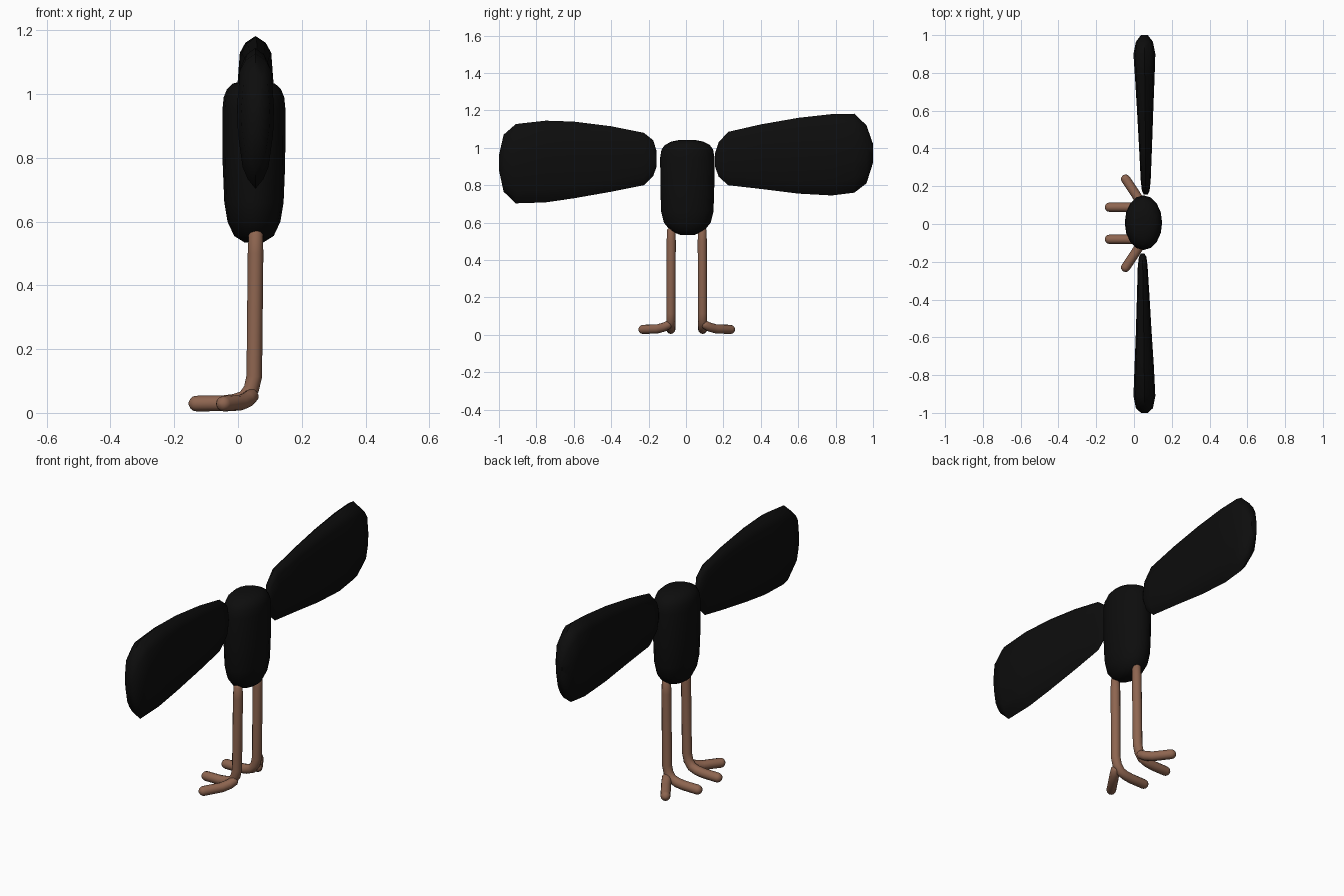
import bpy, bmesh, math
from mathutils import Vector

if "Cube" in bpy.data.objects:
    bpy.data.objects.remove(bpy.data.objects["Cube"])


def material(name, rgb):
    m = bpy.data.materials.new(name)
    m.diffuse_color = (*rgb, 1)
    m.use_nodes = True
    m.node_tree.nodes["Principled BSDF"].inputs["Base Color"].default_value = m.diffuse_color
    return m


BLACK = material("black feathers", (0.004, 0.004, 0.004))
BROWN = material("brown legs", (0.27, 0.13, 0.08))


def loft(name, rings, mat, angle=50):
    """Skin a list of equal-length point rings and close both ends."""
    bm = bmesh.new()
    loops = [[bm.verts.new(p) for p in ring] for ring in rings]
    n = len(loops[0])
    for a, b in zip(loops, loops[1:]):
        for i in range(n):
            j = (i + 1) % n
            bm.faces.new((a[i], a[j], b[j], b[i]))
    bm.faces.new(loops[0][::-1])
    bm.faces.new(loops[-1])
    bmesh.ops.recalc_face_normals(bm, faces=bm.faces)
    mesh = bpy.data.meshes.new(name)
    bm.to_mesh(mesh)
    bm.free()
    mesh.materials.append(mat)
    ob = bpy.data.objects.new(name, mesh)
    bpy.context.collection.objects.link(ob)
    bpy.ops.object.select_all(action='DESELECT')
    ob.select_set(True)
    bpy.context.view_layer.objects.active = ob
    bpy.ops.object.shade_smooth_by_angle(angle=math.radians(angle))
    return ob


def circle(n):
    return [(math.cos(2 * math.pi * i / n), math.sin(2 * math.pi * i / n)) for i in range(n)]


# Body: rounded upright capsule, (height, x half-width, y half-width)
body = [(0.535, .030, .04), (0.555, .062, .09), (0.60, .083, .125), (0.66, .093, .14),
        (0.78, .098, .144), (0.95, .099, .145), (0.99, .095, .138), (1.015, .085, .12),
        (1.033, .066, .085), (1.042, .03, .04)]
loft("body", [[(.05 + rx * c, .007 + ry * s, z) for c, s in circle(16)] for z, rx, ry in body], BLACK)

# Wings: lens-shaped sections, (distance, bottom, top, centre x, half-thickness)
SECTION = [(0, 1), (.55, .9), (.85, .75), (1, .2), (.95, -.2), (.7, -.68), (.42, -.86),
           (0, -1), (-.42, -.86), (-.7, -.68), (-.95, -.2), (-1, .2), (-.85, .75), (-.55, .9)]


def wing(name, side, stations):
    rings = []
    for y, lo, hi, cx, t in stations:
        mid, half = (lo + hi) / 2, (hi - lo) / 2
        rings.append([(cx + t * u, side * y, mid + half * v) for u, v in SECTION])
    loft(name, rings, BLACK)


wing("wing_back", 1, [
    (.155, .90, .97, .062, .010), (.175, .845, 1.03, .062, .020), (.225, .80, 1.085, .062, .026),
    (.40, .78, 1.125, .061, .034), (.60, .755, 1.16, .059, .043), (.78, .745, 1.18, .057, .052),
    (.90, .76, 1.182, .055, .058), (.965, .81, 1.12, .055, .045), (1.0, .92, 1.02, .055, .018)])
wing("wing_front", -1, [
    (.157, .90, .98, .045, .010), (.175, .85, 1.04, .046, .020), (.225, .80, 1.08, .046, .026),
    (.40, .765, 1.115, .049, .034), (.60, .73, 1.14, .052, .043), (.75, .708, 1.145, .054, .051),
    (.91, .703, 1.127, .055, .058), (.975, .765, 1.07, .055, .045), (1.0, .88, .96, .055, .018)])


# Legs and toes: round-ended tubes swept along a path
def tube(name, pts, r, mat):
    pts = [Vector(p) for p in pts]
    d0, d1 = (pts[1] - pts[0]).normalized(), (pts[-1] - pts[-2]).normalized()
    steps = []
    for k in (80, 50, 25):
        a = math.radians(k)
        steps.append((pts[0] + d0 * r * (1 - math.sin(a)), d0, r * math.cos(a)))
    for i in range(1, len(pts) - 1):
        t = (pts[i] - pts[i - 1]).normalized() + (pts[i + 1] - pts[i]).normalized()
        steps.append((pts[i], t.normalized(), r))
    for k in (0, 25, 50, 80):
        a = math.radians(k)
        steps.append((pts[-1] - d1 * r * (1 - math.sin(a)), d1, r * math.cos(a)))
    # reference axis perpendicular to the plane of the path keeps rings untwisted
    ref = Vector((d0.y, -d0.x, 0)) if abs(d0.z) < .7 else Vector((0, 1, 0))
    rings = []
    for p, t, rad in steps:
        u = (ref - t * ref.dot(t)).normalized()
        v = t.cross(u)
        rings.append([p + (u * c + v * s) * rad for c, s in circle(12)])
    loft(name, rings, mat)


for side, label in ((1, "back"), (-1, "front")):
    def at(x, y, z):
        return (x, .004 + side * y, z)
    tube("leg_" + label, [at(.056, .083, .575), at(.055, .083, .50), at(.051, .085, .115),
                          at(.042, .085, .075), at(.022, .085, .047), at(-.01, .085, .035),
                          at(-.05, .085, .03), at(-.155, .085, .029)], .0245, BROWN)
    tube("side_toe_" + label, [at(.052, .085, .062), at(.03, .12, .042), at(.008, .155, .032),
                               at(-.058, .254, .028)], .0245, BROWN)
